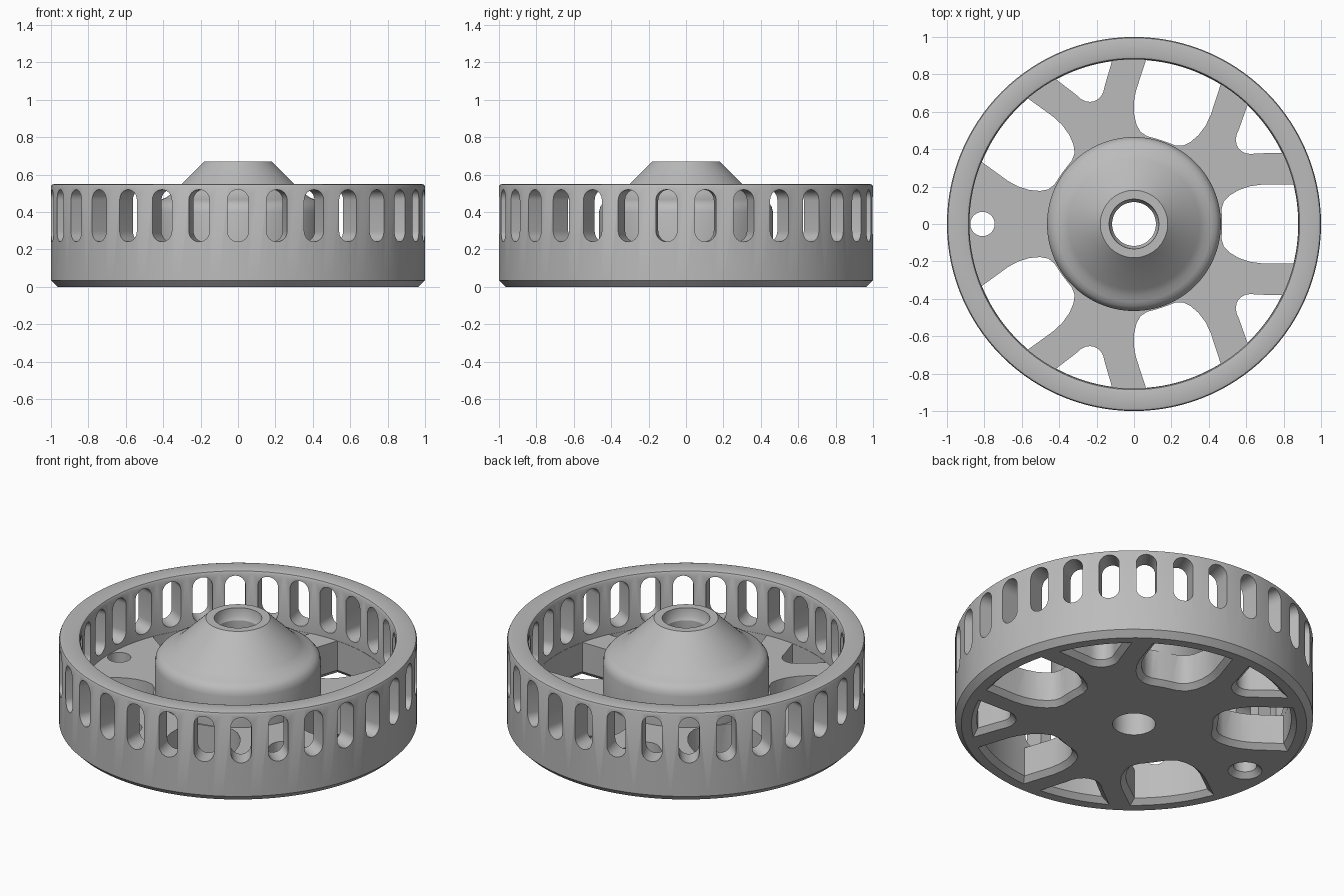
import bpy
import bmesh
from math import sin, cos, pi, radians, atan2
from mathutils import Matrix, Vector

cube = bpy.data.objects.get("Cube")
if cube:
    bpy.data.objects.remove(cube, do_unlink=True)

grey = bpy.data.materials.new("wheel grey")
grey.use_nodes = True
COLOUR = (0.5, 0.5, 0.5, 1)
grey.diffuse_color = COLOUR
grey.node_tree.nodes["Principled BSDF"].inputs["Base Color"].default_value = COLOUR


def make_object(name, bm):
    bmesh.ops.recalc_face_normals(bm, faces=bm.faces)
    mesh = bpy.data.meshes.new(name)
    bm.to_mesh(mesh)
    bm.free()
    mesh.materials.append(grey)
    ob = bpy.data.objects.new(name, mesh)
    bpy.context.collection.objects.link(ob)
    return ob


def skin(bm, rings, closed=False):
    """Join rings of equal length with quads, capping the ends if open."""
    loops = [[bm.verts.new(p) for p in ring] for ring in rings]
    n = len(loops[0])
    pairs = list(zip(loops, loops[1:]))
    if closed:
        pairs.append((loops[-1], loops[0]))
    else:
        bm.faces.new(loops[0])
        bm.faces.new(loops[-1])
    for a, b in pairs:
        for i in range(n):
            j = (i + 1) % n
            bm.faces.new((a[i], a[j], b[j], b[i]))


def lathe(name, profile, steps=120):
    bm = bmesh.new()
    skin(bm, [[(r * cos(2 * pi * k / steps), r * sin(2 * pi * k / steps), z)
               for k in range(steps)] for r, z in profile], closed=True)
    return make_object(name, bm)


def grow(points, d):
    """Push a counter-clockwise outline outwards by d."""
    out = []
    for i, p in enumerate(points):
        a = (p - points[i - 1]).normalized()
        b = (points[(i + 1) % len(points)] - p).normalized()
        na, nb = Vector((a.y, -a.x)), Vector((b.y, -b.x))
        out.append(p + (na + nb) * d / (1 + na.dot(nb)))
    return out


def add_cut(bm, points, degrees):
    """Vertical cut, flared where it meets the underside."""
    turn = Matrix.Rotation(radians(degrees), 3, 'Z')
    rings = []
    for d, z in ((0.04, -0.01), (0, 0.03), (0, 0.23)):
        rings.append([turn @ Vector((p.x, p.y, z)) for p in grow(points, d)])
    skin(bm, rings)


def opening(side):
    """Symmetric outline: side points run from the rim inwards at +y."""
    upper = [Vector(p) for p in side]
    a = atan2(upper[0].y, upper[0].x)
    arc = [Vector((RIM * cos(a * t / 8), RIM * sin(a * t / 8))) for t in range(-7, 8)]
    lower = [Vector((p.x, -p.y)) for p in reversed(upper) if p.y > 0]
    return arc + upper + lower


# Rim, floor and hub turned as one closed profile
RIM = 0.878
wheel = lathe("wheel", [
    (0.12, 0), (0.965, 0), (1, 0.035), (1, 0.535), (0.995, 0.546), (0.982, 0.55),
    (0.9, 0.55), (0.886, 0.546), (0.88, 0.535), (0.88, 0.21),
    (0.465, 0.21), (0.465, 0.4), (0.458, 0.43), (0.44, 0.452), (0.415, 0.465),
    (0.385, 0.477), (0.35, 0.502), (0.18, 0.67), (0.133, 0.67), (0.13, 0.62), (0.117, 0.6)])

# Five windows, four notches that fork the spokes, and the valve hole
window = opening([(0.853, 0.21), (0.68, 0.21), (0.62, 0.202), (0.56, 0.182),
                  (0.51, 0.152), (0.48, 0.12), (0.468, 0.08), (0.47, 0.04), (0.471, 0)])
notch = opening([(0.864, 0.157), (0.755, 0.082), (0.725, 0.064), (0.704, 0.044),
                 (0.693, 0.02), (0.69, 0)])
hole = [Vector((0.81 + 0.065 * cos(pi * k / 16), 0.065 * sin(pi * k / 16)))
        for k in range(32)]
bm = bmesh.new()
for k in range(5):
    add_cut(bm, window, 72 * k)
    add_cut(bm, hole if k == 2 else notch, 72 * k + 36)
floor_cutter = make_object("floor_cutter", bm)

# Thirty upright slots around the rim
bm = bmesh.new()
W, LOW, HIGH = 0.057, 0.298, 0.463
capsule = [(W * cos(pi * k / 12), HIGH + W * sin(pi * k / 12)) for k in range(13)]
capsule += [(-x, LOW + HIGH - z) for x, z in capsule]
for k in range(30):
    turn = Matrix.Rotation(radians(12 * k - 90), 3, 'Z')
    skin(bm, [[turn @ Vector((r, y, z)) for y, z in capsule] for r in (0.8, 1.1)])
slot_cutter = make_object("slot_cutter", bm)

# Cut the openings and bake the result
for cutter in (floor_cutter, slot_cutter):
    cutter.hide_render = True
    mod = wheel.modifiers.new(cutter.name, 'BOOLEAN')
    mod.operation = 'DIFFERENCE'
    mod.solver = 'EXACT'
    mod.object = cutter
bpy.context.view_layer.update()
baked = bpy.data.meshes.new_from_object(
    wheel.evaluated_get(bpy.context.evaluated_depsgraph_get()))
wheel.modifiers.clear()
wheel.data = baked
for cutter in (floor_cutter, slot_cutter):
    bpy.data.objects.remove(cutter, do_unlink=True)

bpy.ops.object.select_all(action='DESELECT')
wheel.select_set(True)
bpy.context.view_layer.objects.active = wheel
bpy.ops.object.shade_smooth_by_angle(angle=radians(30))
